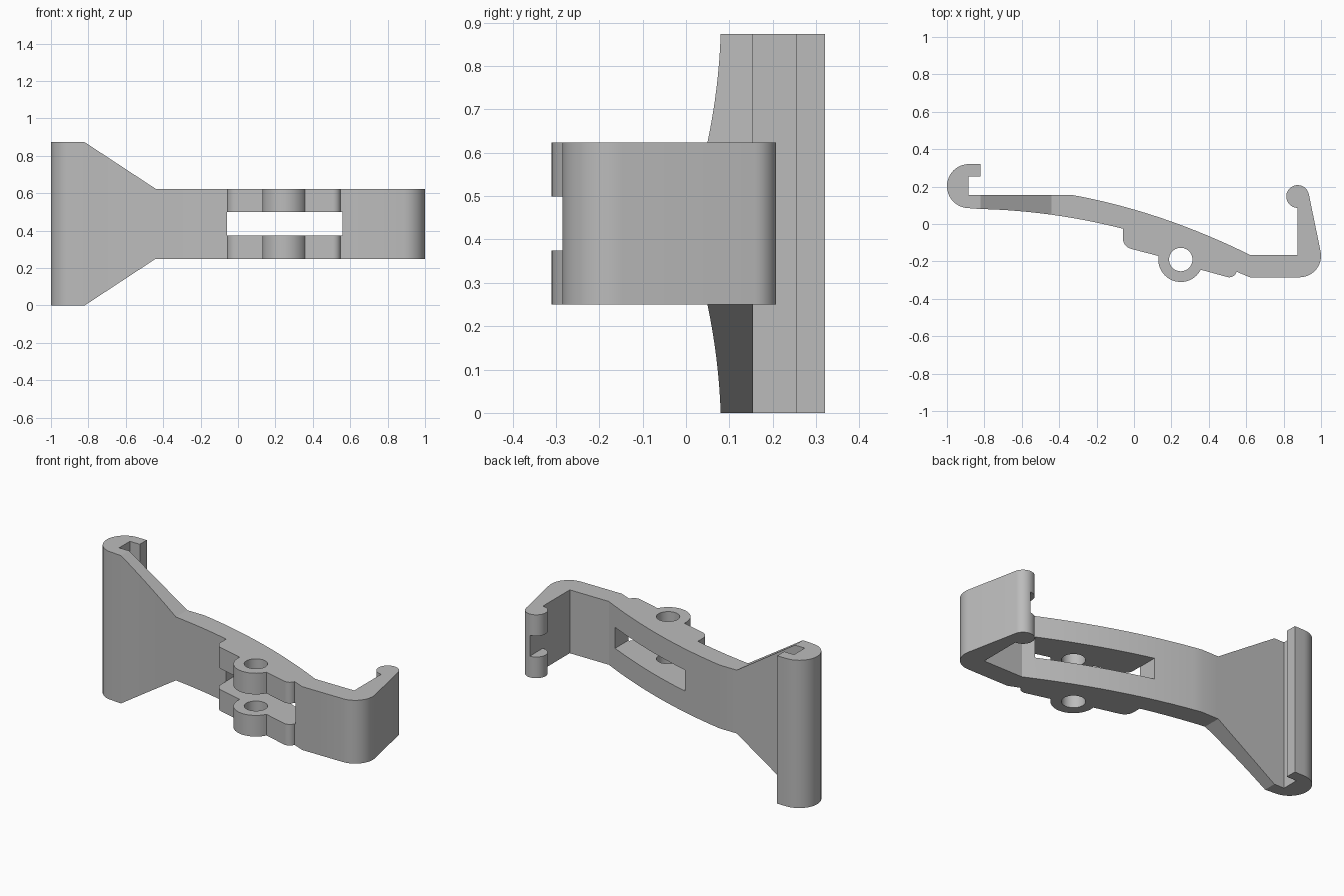
import bpy
import bmesh
from math import cos, sin, radians
from mathutils import Vector

if "Cube" in bpy.data.objects:
    bpy.data.objects.remove(bpy.data.objects["Cube"])

HEIGHT = 0.873
MID = HEIGHT / 2
SLOT = 0.062   # half height of the slot
BEAM = 0.187   # half height of the beam

grey = bpy.data.materials.new("plain_grey")
grey.use_nodes = True
grey.diffuse_color = (0.5, 0.5, 0.5, 1)
grey.node_tree.nodes["Principled BSDF"].inputs["Base Color"].default_value = (0.5, 0.5, 0.5, 1)


def arc(cx, cy, r, start, end, steps=20):
    angles = [radians(start + (end - start) * i / steps) for i in range(steps + 1)]
    return [(cx + r * cos(a), cy + r * sin(a)) for a in angles]


def bow(a, b, rise, steps=16):
    """Shallow curve from a to b that bulges towards +y by rise."""
    pts = []
    for i in range(steps + 1):
        t = i / steps
        pts.append((a[0] + (b[0] - a[0]) * t,
                    a[1] + (b[1] - a[1]) * t + 4 * rise * t * (1 - t)))
    return pts


def prism(name, points, offset):
    """Extrude a closed outline of 3D points along offset."""
    bm = bmesh.new()
    face = bm.faces.new([bm.verts.new(p) for p in points])
    extruded = bmesh.ops.extrude_face_region(bm, geom=[face])["geom"]
    verts = [g for g in extruded if isinstance(g, bmesh.types.BMVert)]
    bmesh.ops.translate(bm, verts=verts, vec=Vector(offset))
    bmesh.ops.recalc_face_normals(bm, faces=bm.faces)
    mesh = bpy.data.meshes.new(name)
    bm.to_mesh(mesh)
    bm.free()
    mesh.materials.append(grey)
    obj = bpy.data.objects.new(name, mesh)
    bpy.context.collection.objects.link(obj)
    return obj


def plan_prism(name, outline, z0, z1):
    return prism(name, [(x, y, z0) for x, y in outline], (0, 0, z1 - z0))


def front_prism(name, outline):
    return prism(name, [(x, -1, z) for x, z in outline], (0, 2, 0))


def rect(x0, x1, y0, y1):
    return [(x0, y0), (x1, y0), (x1, y1), (x0, y1)]


def boolean(target, cutter, operation):
    mod = target.modifiers.new(cutter.name, "BOOLEAN")
    mod.object, mod.operation, mod.solver = cutter, operation, "EXACT"
    bpy.context.view_layer.objects.active = target
    bpy.ops.object.modifier_apply(modifier=mod.name)
    bpy.data.objects.remove(cutter)


# Plan outline, counter-clockwise from the tip of the wide hook
outline = [(-0.82, 0.32)]
outline += arc(-0.882, 0.2025, 0.118, 90, 270)                 # wide hook
outline += bow((-0.82, 0.08), (-0.06, -0.025), 0.022)          # beam front
outline += arc(0, -0.075, 0.06, 180, 255, 8)                   # rounded lug
outline += arc(0.25, -0.19, 0.12, 171, 333, 24)                # pivot boss
outline += arc(0.51, -0.245, 0.04, 255, 345, 8)                # small nub
outline += [(0.62, -0.285)]
outline += arc(0.885, -0.17, 0.115, 270, 371, 14)              # clip corner
outline += arc(0.875, 0.147, 0.061, 11, 270, 24)               # clip bead
outline += [(0.875, -0.165)]
outline += bow((0.62, -0.165), (-0.33, 0.155), 0.037, 20)      # beam back
outline += [(-0.885, 0.155), (-0.885, 0.255), (-0.82, 0.255)]  # hook inside
bracket = plan_prism("clip_bracket", outline, 0, HEIGHT)

# Front silhouette: tall hook tapering to the narrow beam
upper = [(1.1, BEAM), (-0.44, BEAM), (-0.82, MID), (-0.82, 0.6), (-1.1, 0.6)]
shape = [(x, MID + z) for x, z in upper] + [(x, MID - z) for x, z in reversed(upper)]
boolean(bracket, front_prism("silhouette", shape), "INTERSECT")

# Slot through the beam, notch in the bead, pivot hole
boolean(bracket, front_prism("slot", rect(-0.06, 0.558, MID - SLOT, MID + SLOT)), "DIFFERENCE")
boolean(bracket, plan_prism("bead_notch", rect(0.78, 0.875, 0.05, 0.25),
                            MID - SLOT, MID + SLOT), "DIFFERENCE")
boolean(bracket, plan_prism("pivot_hole", arc(0.25, -0.19, 0.063, 0, 345, 23),
                            -0.1, 1), "DIFFERENCE")

# Smooth the round walls, keep corners crisp
bpy.ops.object.select_all(action="DESELECT")
bracket.select_set(True)
bpy.context.view_layer.objects.active = bracket
bpy.ops.object.shade_smooth_by_angle(angle=radians(25))
